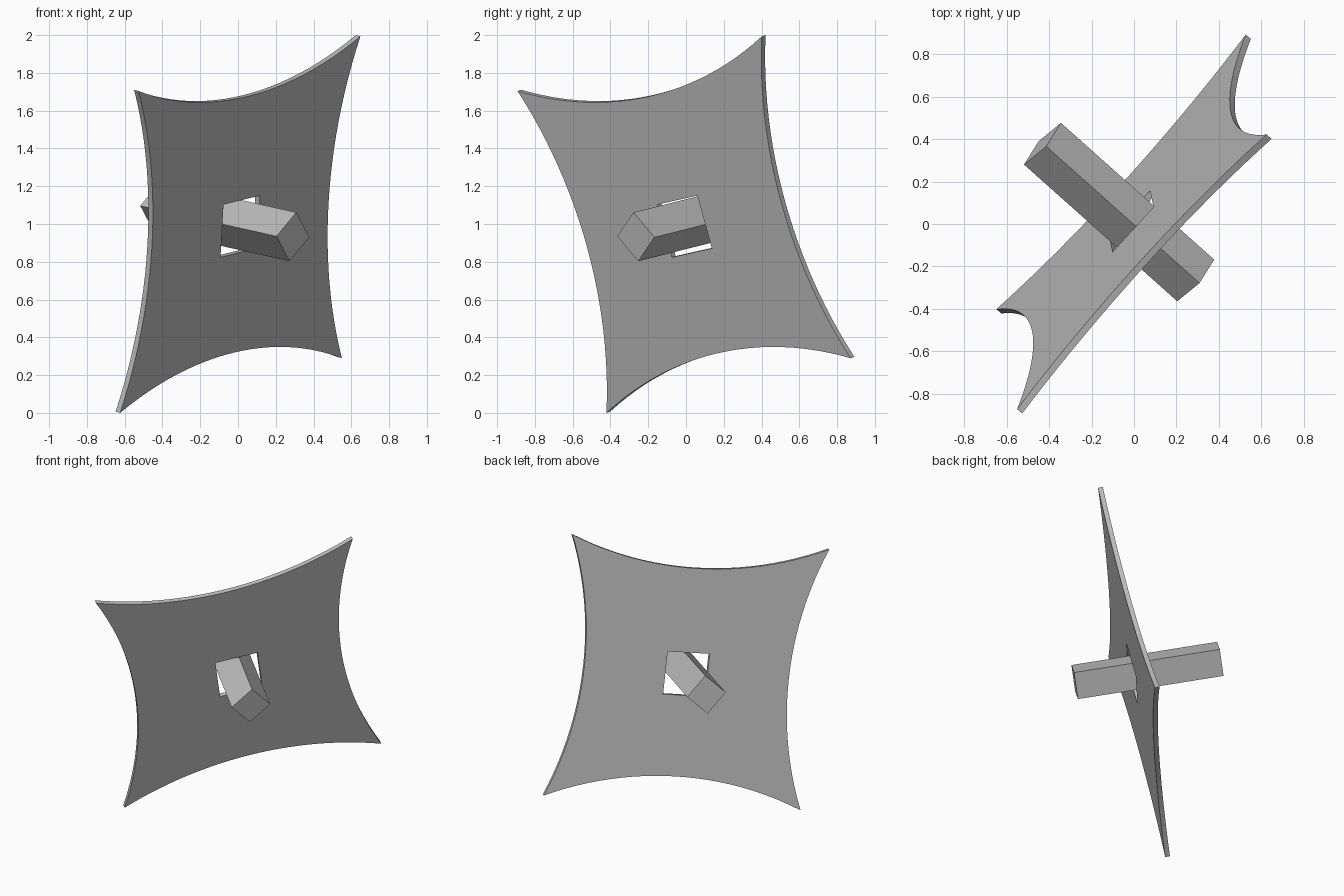
import bpy, bmesh, math
from mathutils import Matrix, Vector

cube = bpy.data.objects.get("Cube")
if cube:
    bpy.data.objects.remove(cube)

grey = bpy.data.materials.new("plain_grey")
grey.use_nodes = True
grey.diffuse_color = (0.5, 0.5, 0.5, 1)
grey.node_tree.nodes["Principled BSDF"].inputs["Base Color"].default_value = grey.diffuse_color


def frame(x_axis, y_axis, centre):
    """Placement matrix from two directions and a centre."""
    x = Vector(x_axis).normalized()
    y = Vector(y_axis)
    y = (y - x * y.dot(x)).normalized()
    rot = Matrix((x, y, x.cross(y))).transposed().to_4x4()
    return Matrix.Translation(centre) @ rot


def add_part(name, bm, placement):
    bmesh.ops.recalc_face_normals(bm, faces=bm.faces)
    mesh = bpy.data.meshes.new(name)
    bm.to_mesh(mesh)
    bm.free()
    mesh.materials.append(grey)
    obj = bpy.data.objects.new(name, mesh)
    obj.matrix_world = placement
    bpy.context.collection.objects.link(obj)


def square_loop(half, sag, steps):
    """Square outline whose sides bow inwards along circular arcs."""
    points = []
    radius = (half * half + sag * sag) / (2 * sag) if sag else 0
    for side in range(4):
        turn = Matrix.Rotation(side * math.pi / 2, 2)
        for i in range(steps):
            s = half * (2 * i / steps - 1)
            w = half
            if sag:
                w = half - sag + radius - math.sqrt(radius * radius - s * s)
            points.append(turn @ Vector((w, s)))
    return points


# Concave square plate with a square hole
HALF, SAG, HOLE, THICK, STEPS = 0.885, 0.18, 0.145, 0.032, 24
outer = square_loop(HALF, SAG, STEPS)
inner = [p + Vector((0, -0.01)) for p in square_loop(HOLE, 0, STEPS)]
bm = bmesh.new()
rings = [[bm.verts.new((p.x, p.y, z)) for p in loop]
         for loop, z in ((outer, THICK / 2), (outer, -THICK / 2),
                         (inner, -THICK / 2), (inner, THICK / 2))]
for a, b in zip(rings, rings[1:] + rings[:1]):
    for i in range(len(a)):
        j = (i + 1) % len(a)
        bm.faces.new((a[i], a[j], b[j], b[i]))
add_part("concave_plate", bm, frame((0.663, 0.730, 0.1635), (0.055, -0.266, 0.962), (0, 0, 1)))

# Square bar passing through the hole
bm = bmesh.new()
bmesh.ops.create_cone(bm, cap_ends=True, segments=4, radius1=0.131, radius2=0.131, depth=0.98)
add_part("square_bar", bm, frame((0.66, 0.745, -0.02), (0.1355, -0.094, 0.982), (-0.07, 0.056, 1.013)))
